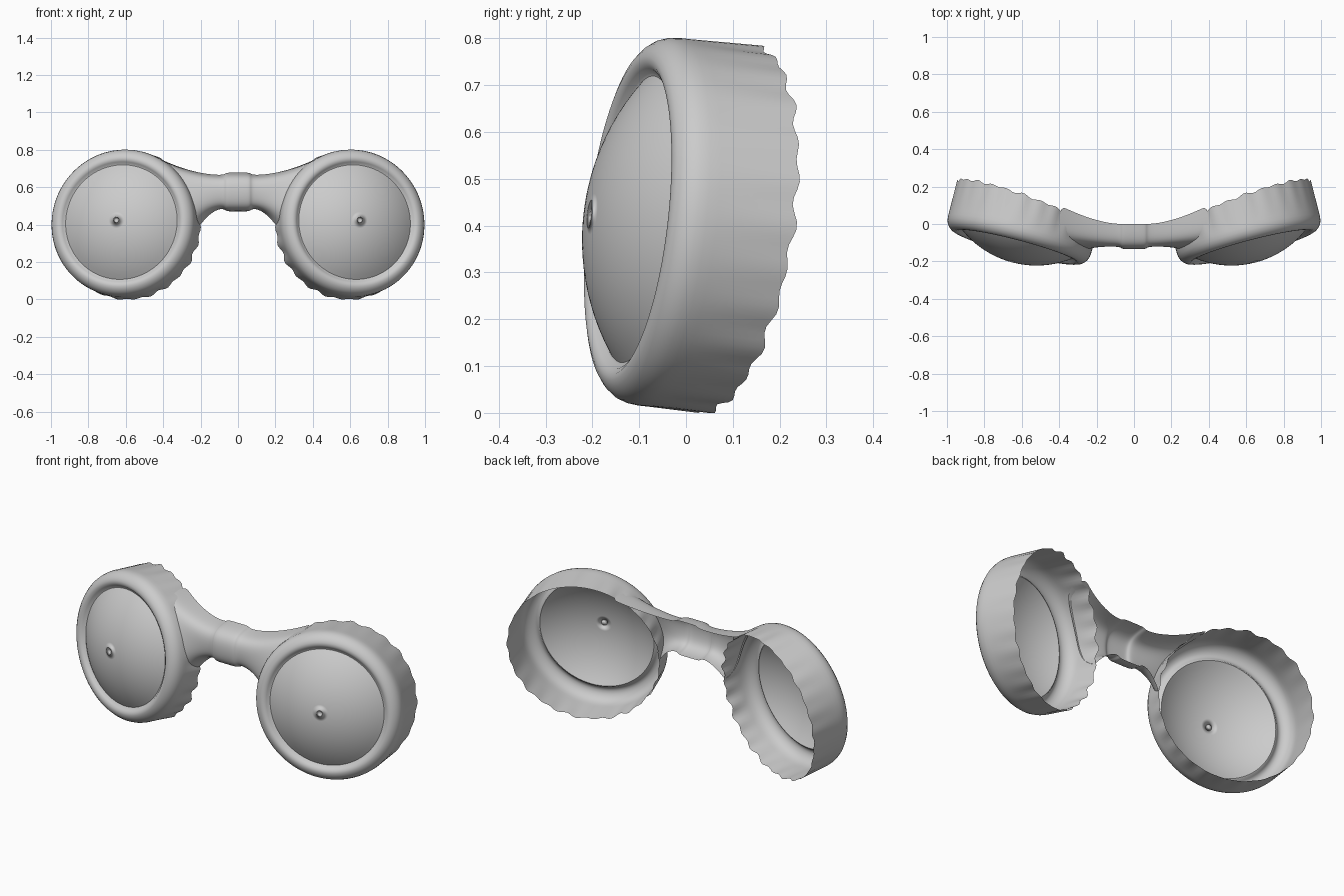
import bpy, math
from mathutils import Vector

if "Cube" in bpy.data.objects:
    bpy.data.objects.remove(bpy.data.objects["Cube"])

# Cup frame: n faces outward-front, u sideways, v up
C = Vector((0.62, -0.09, 0.412))
n = Vector((0.25, -0.96, 0.11)).normalized()
u = (Vector((1, 0, 0)) - n * n.x).normalized()
v = n.cross(u)
SEG = 144


def at(phi, r, w):
    return C + u * (r * math.cos(phi)) + v * (r * math.sin(phi)) + n * w


def make(name, rows, closed, tip=None, subsurf=0):
    """Skin a grid of point rows, then mirror across x = 0."""
    m = len(rows[0])
    verts = [p for row in rows for p in row]
    faces = []
    for i in range(len(rows) - 1):
        for j in range(m if closed else m - 1):
            k = (j + 1) % m
            faces.append((i * m + j, i * m + k, (i + 1) * m + k, (i + 1) * m + j))
    if tip is not None:
        verts.append(tip)
        faces += [(len(verts) - 1, j, (j + 1) % m) for j in range(m)]
    me = bpy.data.meshes.new(name)
    me.from_pydata(verts, [], faces)
    ob = bpy.data.objects.new(name, me)
    bpy.context.collection.objects.link(ob)
    mir = ob.modifiers.new("mirror", 'MIRROR')
    mir.use_clip = True
    if subsurf:
        s = ob.modifiers.new("smooth", 'SUBSURF')
        s.levels = s.render_levels = subsurf
    for f in me.polygons:
        f.use_smooth = True
    return ob


angles = [2 * math.pi * j / SEG for j in range(SEG)]

# Domed lenses: spherical caps
R_LENS, H, BASE = 0.308, 0.103, 0.014
R = (R_LENS ** 2 + H ** 2) / (2 * H)
rows = []
for i in range(1, 15):
    r = R_LENS * i / 14
    w = BASE + H - R + math.sqrt(R * R - r * r)
    rows.append([at(a, r, w) for a in angles])
make("lens", rows, True, at(0, 0, BASE + H))

# Eye cups: rounded front ring and open wall with a wavy rim
profile = [(0.308, 0.014), (0.314, 0.016), (0.323, 0.027), (0.335, 0.034), (0.348, 0.034),
           (0.362, 0.029), (0.376, 0.018), (0.387, 0.003), (0.393, -0.015), (0.395, -0.035)]
rows = [[at(a, r, w) for a in angles] for r, w in profile]
for i in range(1, 9):
    t = i / 8
    row = []
    for a in angles:
        calm = 0.25 + 0.75 * (0.5 - 0.5 * math.cos(a))
        wave = math.sin(26 * a) + 0.5 * math.sin(17 * a + 1)
        depth = 0.187 + 0.04 * math.cos(a) + 0.015 * math.sin(a) + 0.005 * wave
        row.append(at(a, 0.395 + 0.005 * calm * wave * t, -0.035 - (depth - 0.035) * t))
    rows.append(row)
make("eye_cup", rows, True)

# Nose bridge: channel section lofted from the centre band to the cup wall
centre = [(0.0, 0.665), (-0.05, 0.66), (-0.098, 0.648), (-0.122, 0.61),
          (-0.122, 0.54), (-0.105, 0.498), (-0.06, 0.485), (-0.03, 0.485)]
end = [(118, -0.2), (120, -0.12), (126, -0.06), (142, -0.035),
       (160, -0.035), (174, -0.05), (180, -0.1), (182, -0.14)]
rows = []
for x, grow in ((0, 1), (0.05, 1), (0.065, 0.8), (0.075, 0.1)):
    row = []
    for y, z in centre:
        d = Vector((0, y + 0.03, z - 0.575)).normalized() * 0.014 * grow
        row.append(Vector((x, min(y + d.y, 0.0), z + d.z)))
    rows.append(row)
for i in range(1, 9):
    t = i / 8
    row = []
    for (y, z), (deg, w) in zip(centre, end):
        e = at(math.radians(deg), 0.393, w)
        row.append(Vector((0.08 + (e.x - 0.08) * t,
                           y + (e.y - y) * t ** 1.6,
                           z + (e.z - z) * t ** 1.9)))
    rows.append(row)
make("nose_bridge", rows, False, subsurf=2)
